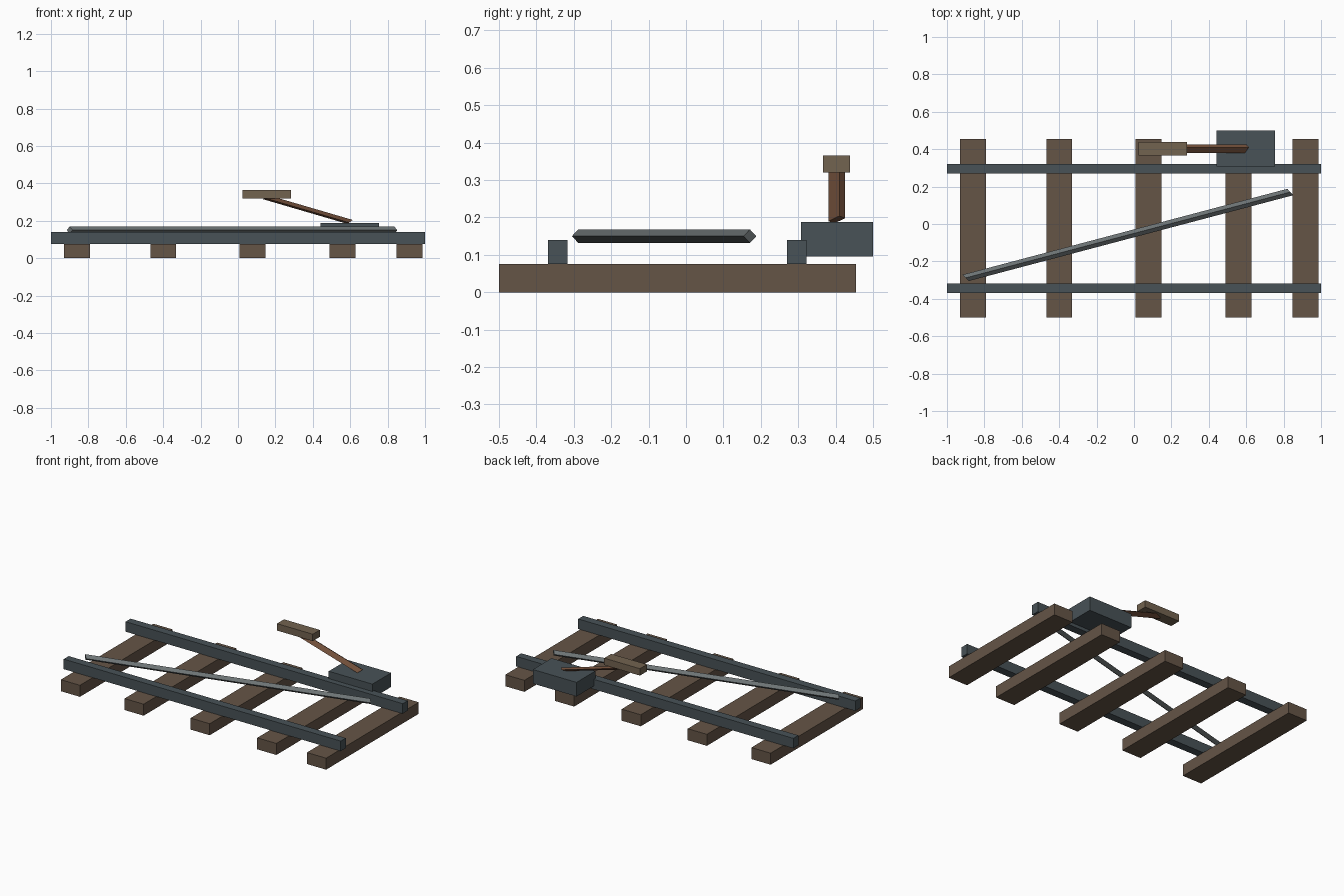
import bpy, bmesh
from mathutils import Vector

if "Cube" in bpy.data.objects:
    bpy.data.objects.remove(bpy.data.objects["Cube"])


def material(name, rgb):
    m = bpy.data.materials.new(name)
    m.diffuse_color = (*rgb, 1)
    m.use_nodes = True
    m.node_tree.nodes["Principled BSDF"].inputs["Base Color"].default_value = m.diffuse_color
    return m


TIE = material("tie_wood", (0.13, 0.09, 0.062))
IRON = material("dark_iron", (0.065, 0.085, 0.095))
STEEL = material("worn_steel", (0.15, 0.17, 0.175))
RUST = material("lever_rust", (0.16, 0.075, 0.04))
GRIP = material("grip_wood", (0.17, 0.125, 0.08))


def finish(bm, name, mat):
    bmesh.ops.recalc_face_normals(bm, faces=bm.faces)
    me = bpy.data.meshes.new(name)
    bm.to_mesh(me)
    bm.free()
    me.materials.append(mat)
    ob = bpy.data.objects.new(name, me)
    bpy.context.collection.objects.link(ob)


def box(name, x, y, z, mat):
    """Box from (min, max) ranges on each axis."""
    bm = bmesh.new()
    bmesh.ops.create_cube(bm, size=1)
    for v in bm.verts:
        v.co = [(a + b) / 2 + c * (b - a) for (a, b), c in zip((x, y, z), v.co)]
    finish(bm, name, mat)


def diamond_bar(name, start, end, side, up, mat):
    """Four-sided bar whose end caps are diamonds spanned by side and up."""
    bm = bmesh.new()
    side, up = Vector(side), Vector(up)
    rings = [[bm.verts.new(Vector(p) + o) for o in (side, up, -side, -up)]
             for p in (start, end)]
    for ring in rings:
        bm.faces.new(ring)
    for i in range(4):
        j = (i + 1) % 4
        bm.faces.new((rings[0][i], rings[0][j], rings[1][j], rings[1][i]))
    finish(bm, name, mat)


# Unevenly spaced wooden ties
for i, x in enumerate((-0.86, -0.40, 0.077, 0.558, 0.917)):
    box(f"tie_{i + 1}", (x - 0.069, x + 0.069), (-0.5, 0.455), (0, 0.075), TIE)

# Two running rails
for name, y in (("front_rail", -0.343), ("back_rail", 0.296)):
    box(name, (-1, 1), (y - 0.026, y + 0.026), (0.075, 0.14), IRON)

# Diagonal switch bar between the rails
diamond_bar("switch_bar", (-0.90, -0.288, 0.15), (0.836, 0.171, 0.15),
            (-0.016, 0.017, 0), (0, 0, 0.018), STEEL)

# Switch box, lever and grip
box("switch_box", (0.44, 0.755), (0.307, 0.5), (0.096, 0.188), IRON)
diamond_bar("lever", (0.15, 0.403, 0.325), (0.598, 0.403, 0.194),
            (0.004, 0.0225, 0.004), (0.016, 0.007, 0.010), RUST)
box("lever_grip", (0.025, 0.283), (0.366, 0.439), (0.32, 0.365), GRIP)
